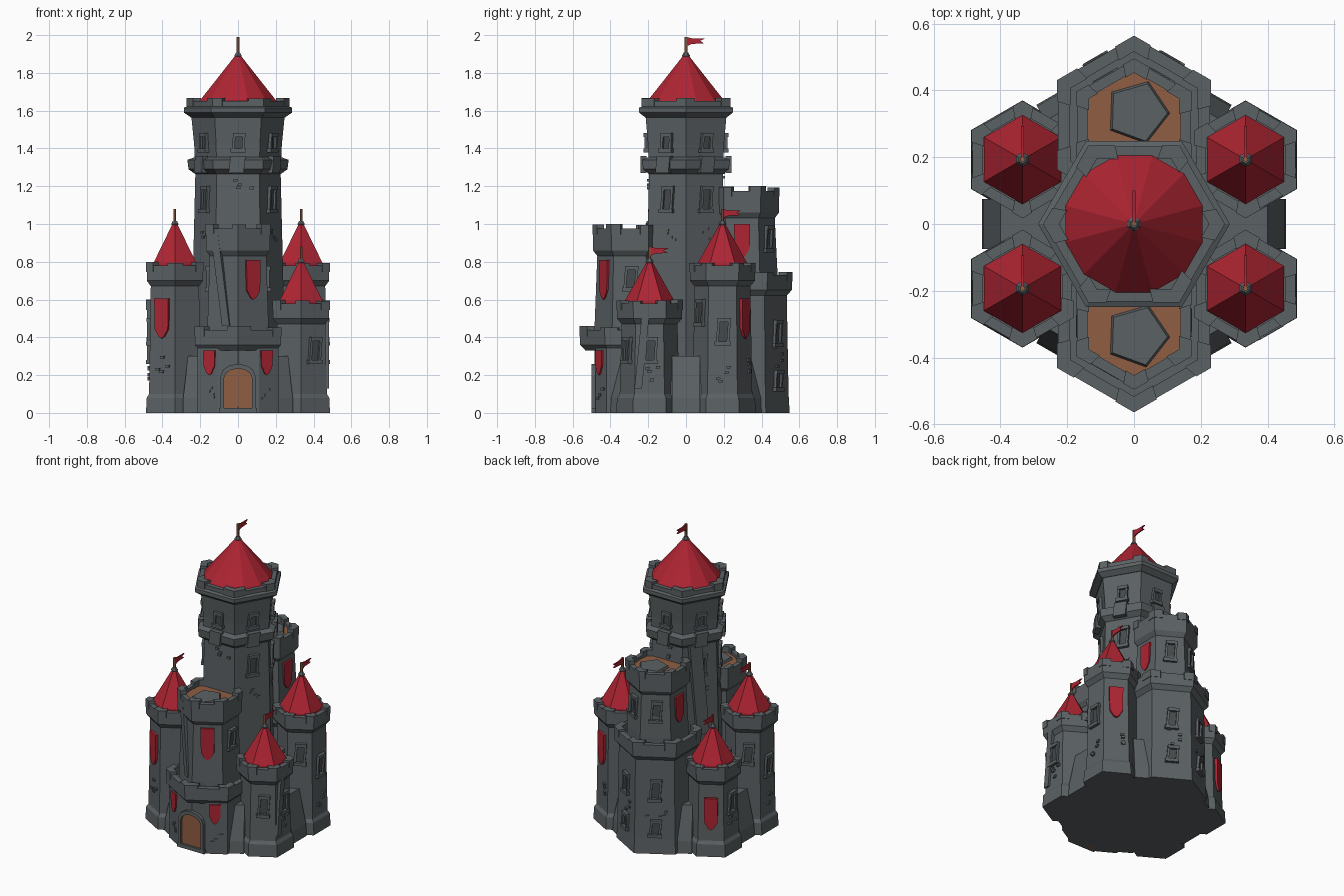
import bpy, bmesh, random
from math import sin, cos, pi, radians
from mathutils import Matrix, Vector

random.seed(4)
if "Cube" in bpy.data.objects:
    bpy.data.objects.remove(bpy.data.objects["Cube"], do_unlink=True)


def material(name, rgb):
    mat = bpy.data.materials.new(name)
    mat.use_nodes = True
    mat.diffuse_color = (*rgb, 1)
    mat.node_tree.nodes["Principled BSDF"].inputs["Base Color"].default_value = (*rgb, 1)
    return mat


STONE = material("grey stone", (0.105, 0.12, 0.127))
SHADE = material("dark stone", (0.06, 0.068, 0.072))
RED = material("red cloth and tile", (0.42, 0.018, 0.032))
WOOD = material("brown wood", (0.28, 0.11, 0.055))


def finish(name, bm, mat, matrix=Matrix()):
    bmesh.ops.recalc_face_normals(bm, faces=bm.faces)
    bm.transform(matrix)
    mesh = bpy.data.meshes.new(name)
    bm.to_mesh(mesh)
    bm.free()
    mesh.materials.append(mat)
    obj = bpy.data.objects.new(name, mesh)
    bpy.context.collection.objects.link(obj)
    return obj


def lathe(name, centre, profile, mat, sides=6, turn=90, ring=False):
    """Faceted revolve of (radius, z) pairs; ring closes the section on itself."""
    bm = bmesh.new()
    rows = []
    for r, z in profile:
        angles = [radians(turn) + 2 * pi * i / sides for i in range(sides)]
        rows.append([bm.verts.new((centre[0] + r * cos(a), centre[1] + r * sin(a), z)) for a in angles])
    pairs = list(zip(rows, rows[1:])) + ([(rows[-1], rows[0])] if ring else [])
    for low, high in pairs:
        for i in range(sides):
            j = (i + 1) % sides
            bm.faces.new((low[i], low[j], high[j], high[i]))
    if not ring:
        bm.faces.new(rows[0])
        bm.faces.new(rows[-1])
    return finish(name, bm, mat)


def extrude(name, points, d0, d1, mat, matrix=Matrix()):
    bm = bmesh.new()
    low = [bm.verts.new((x, y, d0)) for x, y in points]
    high = [bm.verts.new((x, y, d1)) for x, y in points]
    bm.faces.new(low)
    bm.faces.new(high)
    for i in range(len(points)):
        j = (i + 1) % len(points)
        bm.faces.new((low[i], low[j], high[j], high[i]))
    return finish(name, bm, mat, matrix)


def face_at(centre, angle, dist, z):
    """Wall frame: local x runs along the wall, y up, z outward."""
    a = radians(angle)
    spot = Vector((centre[0] + dist * cos(a), centre[1] + dist * sin(a), z))
    return Matrix.Translation(spot) @ Matrix.Rotation(a + pi / 2, 4, "Z") @ Matrix.Rotation(pi / 2, 4, "X")


def quad(x0, x1, y0, y1, lean=0):
    return [(x0, y0), (x1, y0), (x1 + lean, y1), (x0 + lean, y1)]


def battlement(name, centre, z0, z1, r, body, turn=90, wall=0.035, notch=0.02):
    """Flared parapet with raised corner blocks."""
    top = z1 - notch
    lathe(name + "_parapet", centre,
          [(body - 0.03, z0), (body, z0), (r, z0 + 0.03), (r, top), (r - wall, top), (r - wall, z0)],
          STONE, turn=turn, ring=True)

    def corner(i, rad):
        a = radians(turn + 60 * i)
        return Vector((centre[0] + rad * cos(a), centre[1] + rad * sin(a)))
    for i in range(6):
        out, inn = r + 0.004, r - wall - 0.004
        f, g = random.uniform(0.18, 0.3), random.uniform(0.18, 0.3)
        pts = [corner(i, out).lerp(corner(i - 1, out), f), corner(i, out), corner(i, out).lerp(corner(i + 1, out), g),
               corner(i, inn).lerp(corner(i + 1, inn), g), corner(i, inn), corner(i, inn).lerp(corner(i - 1, inn), f)]
        extrude(name + "_merlon", pts, z1 - 0.055, z1 - random.uniform(0, 0.008), STONE)


def window(name, frame, w=0.07, h=0.13, lean=0.01):
    a, b, t = w / 2, h / 2, 0.014
    extrude(name + "_pane", quad(-a, a, -b, b, lean), -0.01, 0.004, SHADE, frame)
    extrude(name + "_left_jamb", quad(-a, t - a, -b, b, lean), -0.02, 0.016, STONE, frame)
    extrude(name + "_right_jamb", quad(a - t, a, -b, b, lean), -0.02, 0.016, STONE, frame)
    extrude(name + "_sill", quad(-a - t / 2, a + t / 2, -b - t / 2, t - b), -0.02, 0.022, STONE, frame)
    extrude(name + "_lintel", quad(lean - a, lean + a, b - t, b + t / 2), -0.02, 0.02, STONE, frame)


def banner(name, frame, w=0.085, h=0.21):
    a = w / 2
    extrude(name, [(-a, h / 2), (a, h / 2), (a * 0.95, 0.05 - h / 2), (a * 0.4, 0.01 - h / 2), (0, -h / 2),
                   (-a * 0.4, 0.01 - h / 2), (-a * 0.95, 0.05 - h / 2)], -0.02, 0.014, RED, frame)


def stones(name, frame, spread=0.04, count=4):
    for _ in range(count):
        x, y = random.uniform(-spread, spread), random.uniform(-spread, spread)
        extrude(name, quad(x, x + 0.022, y, y + 0.014, 0.003), -0.02, 0.009, STONE, frame)


def spire(name, centre, z, r, height, sides, turn, pole):
    apex = z + height
    lathe(name + "_roof", centre, [(r, z - 0.02), (r, z), (0.012, apex)], RED, sides, turn)
    lathe(name + "_finial", centre, [(0.012, apex - 0.02), (0.022, apex - 0.005), (0.012, apex + 0.012)], STONE)
    lathe(name + "_pole", centre, [(0.008, apex), (0.008, apex + pole)], WOOD)
    flag = [(0, -0.05), (0.03, -0.037), (0.095, -0.033), (0.075, -0.02), (0.1, -0.008), (0.035, -0.008), (0, 0)]
    extrude(name + "_flag", flag, -0.004, 0.004, RED, face_at(centre, 0, 0, apex + pole))


# Base: hexagonal curtain wall with sloping buttresses
MID = (0, 0)
lathe("curtain_wall", MID, [(0.485, 0), (0.48, 0.08), (0.45, 0.3)], STONE)
wedge = [(0, 0), (0.455, 0), (0.45, 0.08), (0.4, 0.3), (0, 0.3)]
for k in range(6):
    side = Matrix.Rotation(radians(60 * k), 4, "Z") @ Matrix.Rotation(pi / 2, 4, "X")
    extrude("wall_buttress", wedge, -0.075, 0.075, STONE, side)

# Great tower
lathe("great_tower", MID, [(0.25, 0), (0.242, 0.6), (0.225, 1.3)], STONE, turn=0)
lathe("great_tower_band", MID, [(0.22, 1.26), (0.262, 1.29), (0.268, 1.34), (0.225, 1.355)], STONE, turn=0)
lathe("great_tower_drum", MID, [(0.228, 1.33), (0.232, 1.42), (0.25, 1.6)], STONE, turn=0)
lathe("great_tower_cornice", MID, [(0.25, 1.565), (0.287, 1.59), (0.287, 1.615), (0.25, 1.63)], STONE, turn=0)
battlement("great_tower", MID, 1.58, 1.67, 0.268, 0.25, turn=0, wall=0.04)
spire("great_tower", MID, 1.65, 0.212, 0.245, 12, 15, 0.095)
for k in range(6):
    angle = 30 + 60 * k
    window("drum_window", face_at(MID, angle, 0.204, 1.43), 0.065, 0.09, 0.006)
    extrude("band_block", quad(-0.05, 0.03, -0.045, 0.045, 0.01), -0.02, 0.012, STONE, face_at(MID, angle, 0.228, 1.315))
    if angle % 180 != 90:
        window("shaft_window", face_at(MID, angle, 0.198, 1.13))
        stones("shaft_stone", face_at(MID, angle, 0.199, 0.94))
    else:
        stones("shaft_stone", face_at(MID, angle, 0.198, 1.22), 0.06)
extrude("great_tower_prop", quad(-0.03, 0.05, -0.3, 0.3, -0.05), -0.03, 0.03, STONE, face_at(MID, 150, 0.2, 0.98))

# Four corner towers, tall and short on opposite corners
for sx in (-1, 1):
    for sy in (-1, 1):
        c = (0.334 * sx, 0.193 * sy)
        tall = sx == sy
        top = 0.8 if tall else 0.6
        tag = ("tall" if tall else "short") + "_tower"
        lathe(tag, c, [(0.177, 0), (0.172, 0.08), (0.158, 0.1), (0.147, top - 0.1), (0.147, top - 0.03)], STONE)
        battlement(tag, c, top - 0.13, top, 0.172, 0.147)
        spire(tag, c, top - 0.01, 0.133, 0.215, 6, 90, 0.075)
        outer = 0 if sx > 0 else 180
        diagonal = 60 * sy if sx > 0 else 180 - 60 * sy
        window(tag + "_window", face_at(c, outer, 0.131, 0.43 if tall else 0.33))
        stones(tag + "_stone", face_at(c, outer, 0.137, 0.2))
        if tall:
            banner(tag + "_banner", face_at(c, diagonal, 0.132, 0.5))
            stones(tag + "_stone", face_at(c, diagonal, 0.136, 0.25))
            window(tag + "_window", face_at(c, outer - 60, 0.131, 0.53))
        elif sx < 0:
            banner(tag + "_banner", face_at(c, diagonal, 0.134, 0.28))
        else:
            window(tag + "_window", face_at(c, diagonal, 0.133, 0.33))
            prop = quad(-0.02, 0.02, -0.2, 0.2, 0.04)
            extrude(tag + "_prop", prop, -0.02, 0.016, STONE, face_at(c, outer, 0.133, 0.33) @ Matrix.Translation((-0.06, 0, 0)))

# Front and back keeps, each an upper turret over a wider lower stage
for tag, s, top, step in (("front_keep", -1, 1.0, 0.46), ("back_keep", 1, 1.2, 0.75)):
    c = (0, 0.297 * s)
    lathe(tag, c, [(0.19, 0), (0.187, step), (0.172, top - 0.15), (0.172, top - 0.05)], STONE)
    battlement(tag, c, top - 0.17, top, 0.195, 0.172, wall=0.035, notch=0.025)
    lathe(tag + "_deck", c, [(0.165, top - 0.06), (0.165, top - 0.045)], WOOD)
    lathe(tag + "_deck_slab", (0.01, 0.335 * s), [(0.1, top - 0.05), (0.09, top - 0.03)], STONE, 5, 70)
    battlement(tag + "_step", c, step - 0.13, step, 0.263, 0.235, wall=0.04)
    lathe(tag + "_step_floor", c, [(0.235, step - 0.1), (0.235, step - 0.06)], STONE)

FRONT, BACK = (0, -0.297), (0, 0.297)
lathe("back_lower_keep", BACK, [(0.252, 0), (0.246, 0.1), (0.236, 0.65)], STONE)
porch = [(0.215, -0.15), (0.215, -0.42), (0.11, -0.48), (-0.11, -0.48), (-0.215, -0.42), (-0.215, -0.15)]
extrude("front_porch", porch, 0, 0.36, STONE)

# Keep banners, windows and leaning slabs
banner("front_keep_banner", face_at(FRONT, 300, 0.151, 0.705))
extrude("front_keep_prop", quad(0, 0.045, -0.24, 0.25, -0.07), -0.03, 0.018, STONE, face_at(FRONT, 240, 0.152, 0.7))
for angle in (0, 180):
    window("front_keep_window", face_at(FRONT, angle, 0.152, 0.71), 0.07, 0.12)
    banner("back_keep_banner", face_at(BACK, angle, 0.15, 0.91), 0.085, 0.18)
for angle in (60, 120):
    window("back_keep_window", face_at(BACK, angle, 0.152, 0.92))
    window("back_lower_window", face_at(BACK, angle, 0.207, 0.42))
    window("back_lower_window", face_at(BACK, angle, 0.212, 0.17), 0.07, 0.1)
    stones("back_lower_stone", face_at(BACK, angle, 0.21, 0.29), 0.07)
for angle in (240, 300):
    shift = Matrix.Translation((0.05 if angle == 300 else -0.05, 0, 0))
    banner("porch_banner", face_at(FRONT, angle, 0.208, 0.265) @ shift, 0.07, 0.13)
    stones("porch_stone", face_at(FRONT, angle, 0.21, 0.1) @ shift, 0.03)

# Arched front door
def arch(w, h):
    return [(w, 0)] + [(w * cos(pi * i / 6), h - w * 0.7 + w * 0.7 * sin(pi * i / 6)) for i in range(7)] + [(-w, 0)]


doorway = face_at(MID, 270, 0.48, 0)
extrude("door", arch(0.078, 0.24), -0.02, 0.006, WOOD, doorway)
extrude("door_frame", arch(0.092, 0.26) + arch(0.074, 0.235)[::-1], -0.02, 0.02, STONE, doorway)
extrude("door_step", quad(-0.1, 0.1, 0, 0.025), -0.02, 0.02, STONE, doorway)
